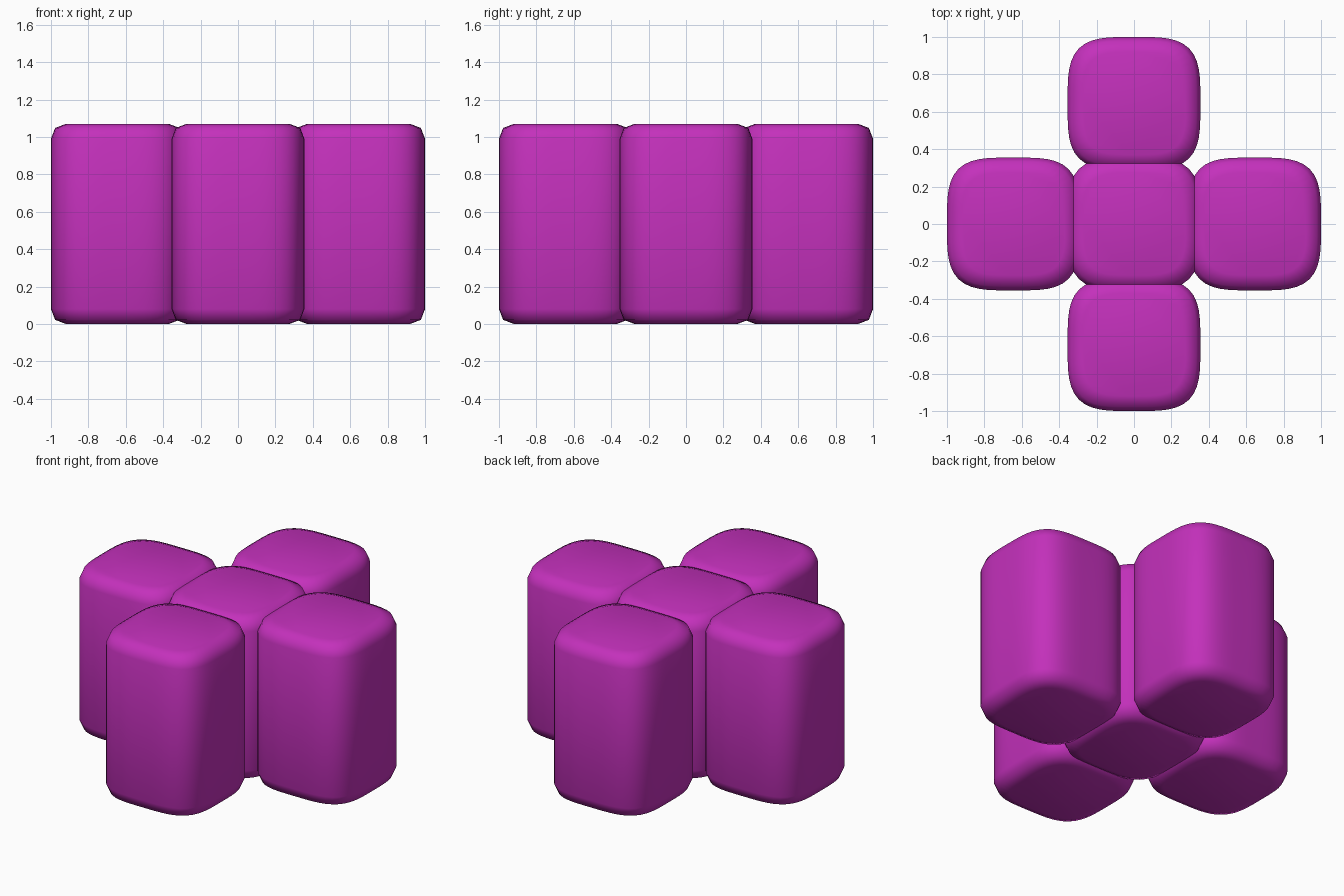
import bpy, bmesh, math

if "Cube" in bpy.data.objects:
    bpy.data.objects.remove(bpy.data.objects["Cube"])

HALF, STEP, HEIGHT, POWER, SIDES = 0.355, 0.645, 1.07, 3.7, 64

mat = bpy.data.materials.new("magenta")
mat.diffuse_color = (0.55, 0.03, 0.50, 1)
mat.use_nodes = True
mat.node_tree.nodes["Principled BSDF"].inputs["Base Color"].default_value = mat.diffuse_color


def rounded_square(half):
    """Superellipse outline."""
    pts = []
    for i in range(SIDES):
        a = 2 * math.pi * i / SIDES
        c, s = math.cos(a), math.sin(a)
        r = half / (abs(c) ** POWER + abs(s) ** POWER) ** (1 / POWER)
        pts.append((r * c, r * s))
    return pts


def column(name, x, y):
    # Half-width and height of each ring, with softened rims
    rim = [(0.275, 0.0), (0.333, 0.022), (0.355, 0.08)]
    rings = rim + [(w, HEIGHT - z) for w, z in reversed(rim)]
    bm = bmesh.new()
    loops = [[bm.verts.new((px, py, z)) for px, py in rounded_square(w)] for w, z in rings]
    for a, b in zip(loops, loops[1:]):
        for i in range(SIDES):
            j = (i + 1) % SIDES
            bm.faces.new((a[i], a[j], b[j], b[i]))
    bm.faces.new(loops[0][::-1])
    bm.faces.new(loops[-1])
    me = bpy.data.meshes.new(name)
    bm.to_mesh(me)
    bm.free()
    me.materials.append(mat)
    ob = bpy.data.objects.new(name, me)
    ob.location = (x, y, 0)
    bpy.context.collection.objects.link(ob)
    bpy.ops.object.select_all(action='DESELECT')
    bpy.context.view_layer.objects.active = ob
    ob.select_set(True)
    bpy.ops.object.shade_smooth_by_angle(angle=math.radians(60))


# Plus-shaped cluster of five columns
for name, i, j in [("centre_column", 0, 0), ("left_column", -1, 0), ("right_column", 1, 0),
                   ("front_column", 0, -1), ("back_column", 0, 1)]:
    column(name, i * STEP, j * STEP)
